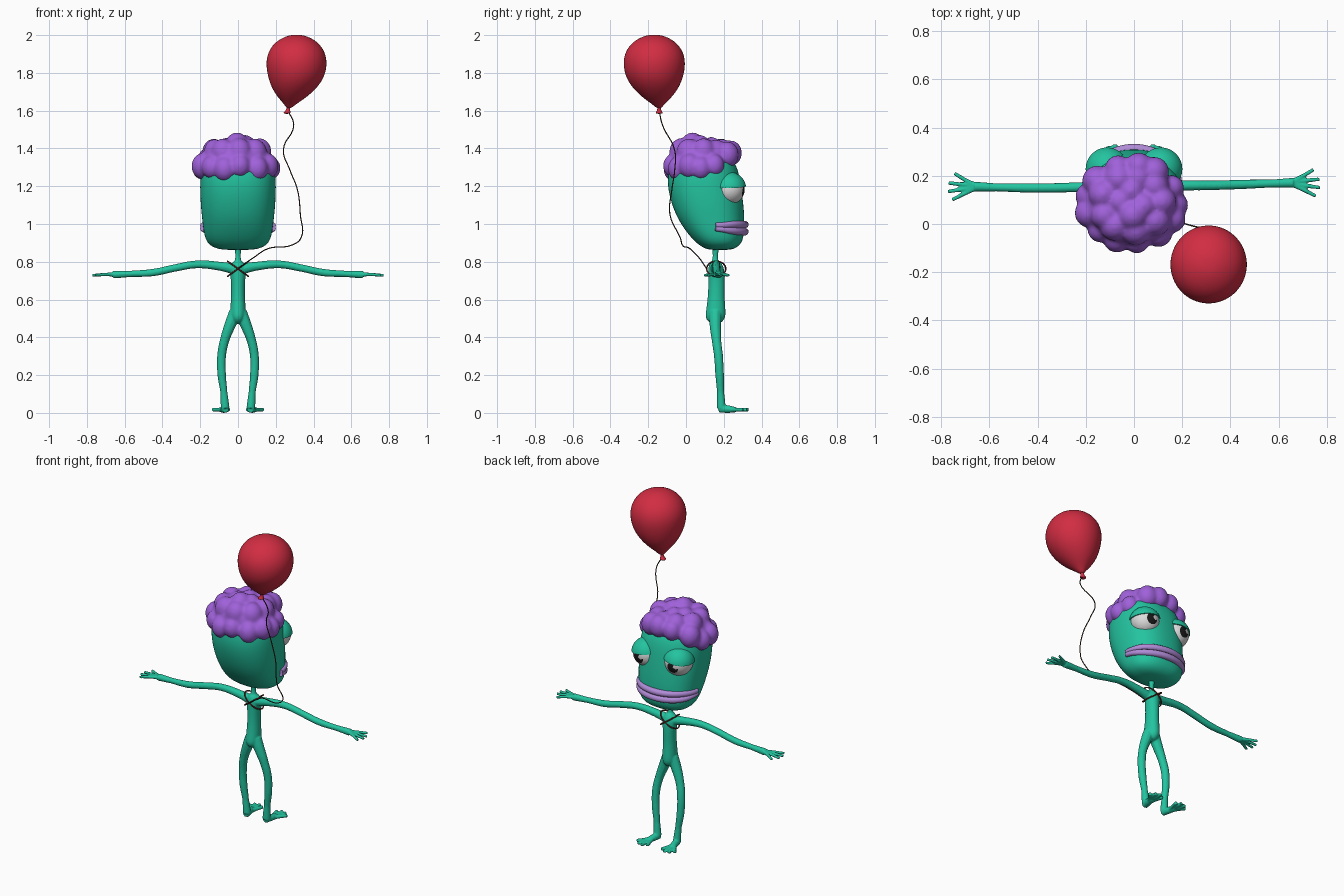
import bpy, bmesh, math, random
from mathutils import Vector, Matrix

random.seed(4)
if "Cube" in bpy.data.objects:
    bpy.data.objects.remove(bpy.data.objects["Cube"], do_unlink=True)


def material(name, rgb):
    m = bpy.data.materials.new(name)
    m.use_nodes = True
    color = (*rgb, 1)
    m.diffuse_color = color
    m.node_tree.nodes["Principled BSDF"].inputs["Base Color"].default_value = color
    return m


SKIN = material("teal_skin", (0.017, 0.55, 0.35))
HAIR = material("purple_hair", (0.35, 0.12, 0.70))
LIPS = material("lilac_lips", (0.44, 0.26, 0.68))
RED = material("balloon_red", (0.64, 0.026, 0.055))
WHITE = material("eye_white", (0.72, 0.72, 0.72))
BLACK = material("pupil_black", (0.01, 0.01, 0.01))
CORD = material("dark_cord", (0.05, 0.025, 0.015))
STRAP = material("brown_strap", (0.16, 0.03, 0.02))


def add(name, data, *mats):
    ob = bpy.data.objects.new(name, data)
    bpy.context.collection.objects.link(ob)
    for m in mats:
        data.materials.append(m)
    return ob


def from_bm(name, bm, *mats):
    me = bpy.data.meshes.new(name)
    bm.to_mesh(me)
    bm.free()
    return add(name, me, *mats)


def loft(name, rings, mat, power=2.0, n=24):
    """Stack superellipse rings (z, x, y, half width, half depth), then subdivide."""
    bm = bmesh.new()
    loops = []
    for z, cx, cy, rx, ry in rings:
        loop = []
        for i in range(n):
            c, s = math.cos(math.tau * i / n), math.sin(math.tau * i / n)
            r = (abs(c) ** power + abs(s) ** power) ** (-1 / power)
            loop.append(bm.verts.new((cx + rx * r * c, cy + ry * r * s, z)))
        loops.append(loop)
    for a, b in zip(loops, loops[1:]):
        for i in range(n):
            j = (i + 1) % n
            bm.faces.new((a[i], a[j], b[j], b[i]))
    bm.faces.new(loops[0][::-1])
    bm.faces.new(loops[-1])
    ob = from_bm(name, bm, mat)
    ob.modifiers.new("round", "SUBSURF").levels = 2
    return ob


def tube(name, points, radii, mat, closed=False):
    """Round tube through the points; radii is one number or one per point."""
    cu = bpy.data.curves.new(name, "CURVE")
    cu.dimensions = "3D"
    cu.bevel_depth = 1
    cu.bevel_resolution = 3
    cu.resolution_u = 6
    cu.use_fill_caps = True
    sp = cu.splines.new("BEZIER")
    sp.bezier_points.add(len(points) - 1)
    sp.use_cyclic_u = closed
    for i, (bp, p) in enumerate(zip(sp.bezier_points, points)):
        bp.co = p
        bp.radius = radii if isinstance(radii, float) else radii[i]
        bp.handle_left_type = bp.handle_right_type = "AUTO"
    return add(name, cu, mat)


def select(obs):
    bpy.ops.object.select_all(action="DESELECT")
    for o in obs:
        o.select_set(True)
    bpy.context.view_layer.objects.active = obs[0]


def fuse(obs, name, voxel, rounds):
    """Join overlapping parts into one continuous skin."""
    select(obs)
    bpy.ops.object.convert(target="MESH")
    bpy.ops.object.join()
    ob = bpy.context.object
    ob.name = name
    rm = ob.modifiers.new("skin", "REMESH")
    rm.mode = "VOXEL"
    rm.voxel_size = voxel
    sm = ob.modifiers.new("soften", "SMOOTH")
    sm.factor = 0.5
    sm.iterations = rounds
    return ob


# Torso and neck
body = [loft("torso", [
    (0.47, 0, 0.155, 0.02, 0.025), (0.50, 0, 0.155, 0.04, 0.055),
    (0.54, 0, 0.158, 0.042, 0.052), (0.62, 0, 0.16, 0.036, 0.043),
    (0.70, 0, 0.162, 0.037, 0.044), (0.76, 0, 0.16, 0.045, 0.043),
    (0.79, 0, 0.157, 0.035, 0.035), (0.81, 0, 0.155, 0.016, 0.016)], SKIN)]
body.append(tube("neck", [(0, 0.155, 0.77), (0, 0.155, 0.83), (0, 0.16, 0.92)],
                 [0.022, 0.014, 0.024], SKIN))

for s in (-1, 1):
    # Arm and four fingers
    dy = 0.008 * (s + 1)
    arm = [(0.01, 0.155, 0.76), (0.10, 0.155, 0.777), (0.22, 0.153, 0.786),
           (0.33, 0.15, 0.768), (0.45, 0.15, 0.743), (0.57, 0.152, 0.736),
           (0.66, 0.155, 0.732)]
    body.append(tube("arm", [(s * x, y + dy * min(1, x * 2), z) for x, y, z in arm],
                     [0.03, 0.024, 0.021, 0.02, 0.02, 0.017, 0.021], SKIN))
    for tx, ty in ((0.745, 0.21), (0.77, 0.17), (0.772, 0.135), (0.755, 0.10)):
        body.append(tube("finger", [(s * 0.65, 0.155 + dy, 0.732),
                                    (s * 0.70, 0.5 * (0.155 + ty) + dy, 0.733),
                                    (s * tx, ty + dy, 0.728)],
                         [0.013, 0.009, 0.008], SKIN))
    # Leg, foot and four toes
    leg = [(0.015, 0.155, 0.53), (0.04, 0.155, 0.47), (0.072, 0.162, 0.38),
           (0.087, 0.172, 0.30), (0.086, 0.178, 0.20), (0.075, 0.183, 0.11),
           (0.068, 0.187, 0.025)]
    body.append(tube("leg", [(s * x, y, z) for x, y, z in leg],
                     [0.035, 0.031, 0.025, 0.024, 0.023, 0.019, 0.024], SKIN))
    body.append(tube("foot", [(s * 0.066, 0.175, 0.02), (s * 0.075, 0.22, 0.02),
                              (s * 0.085, 0.26, 0.016)], [0.02, 0.021, 0.016], SKIN))
    for tx, ty in ((0.05, 0.315), (0.078, 0.33), (0.107, 0.323), (0.132, 0.30)):
        body.append(tube("toe", [(s * 0.075, 0.225, 0.018),
                                 (s * (0.4 * 0.078 + 0.6 * tx), 0.27, 0.017),
                                 (s * tx, ty, 0.017)], [0.014, 0.010, 0.011], SKIN))
fuse(body, "body", 0.005, 2)

# Head
loft("head", [
    (0.862, 0, 0.18, 0.07, 0.05), (0.872, 0, 0.18, 0.125, 0.085),
    (0.90, 0, 0.175, 0.165, 0.122), (0.95, 0, 0.158, 0.181, 0.15),
    (1.02, 0, 0.135, 0.189, 0.175), (1.10, 0, 0.115, 0.198, 0.19),
    (1.20, 0, 0.096, 0.201, 0.196), (1.29, 0, 0.092, 0.197, 0.185),
    (1.36, 0, 0.09, 0.165, 0.15), (1.39, 0, 0.09, 0.09, 0.08)], SKIN, 2.4, 32)

# Lips wrapping round the face
for name, z, sag in (("upper_lip", 1.001, -0.004), ("lower_lip", 0.967, -0.008)):
    pts, radii = [], []
    for i in range(13):
        t = math.radians(-88 + 176 * i / 12)
        meet = abs(math.sin(t)) ** 8
        pts.append((0.187 * math.sin(t), 0.15 + 0.162 * math.cos(t),
                    z + sag * math.cos(t) + (0.985 - z) * 0.5 * meet))
        radii.append(0.02 - 0.006 * meet)
    tube(name, pts, radii, LIPS)

# Eyes with pupils, and heavy upper lids
for s, side in ((-1, "right"), (1, "left")):
    centre = Vector((s * 0.11, 0.228, 1.185))
    bm = bmesh.new()
    bmesh.ops.create_uvsphere(bm, u_segments=32, v_segments=30, radius=0.083)
    gaze = Matrix.Rotation(-s * 0.12, 3, "Z") @ Matrix.Rotation(math.radians(-98), 3, "X")
    glint = Vector((-0.02, -0.012))
    for f in bm.faces:
        c = f.calc_center_median()
        if c.z > 0 and c.xy.length < 0.036 and (c.xy - glint).length > 0.015:
            f.material_index = 1
    bmesh.ops.transform(bm, matrix=Matrix.Translation(centre) @ gaze.to_4x4(), verts=bm.verts)
    from_bm(side + "_eye", bm, WHITE, BLACK)

    bm = bmesh.new()
    bmesh.ops.create_uvsphere(bm, u_segments=32, v_segments=24, radius=0.091)
    cut = bmesh.ops.bisect_plane(bm, geom=bm.verts[:] + bm.edges[:] + bm.faces[:],
                                 plane_co=(0, 0, 0.016), plane_no=(s * 0.12, 0, 1),
                                 clear_inner=True)
    rim = [e for e in cut["geom_cut"] if isinstance(e, bmesh.types.BMEdge)]
    bmesh.ops.contextual_create(bm, geom=rim)
    bmesh.ops.translate(bm, vec=centre, verts=bm.verts)
    from_bm(side + "_eyelid", bm, SKIN)

# Lumpy curls fused into one head of hair
blobs = [((-0.01, 0.085, 1.35), (0.19, 0.17, 0.085))]
for count, rx, ry, z, size in ((13, 0.182, 0.155, 1.298, 0.058),
                               (9, 0.125, 0.11, 1.385, 0.062), (4, 0.05, 0.05, 1.40, 0.06)):
    for i in range(count):
        a = math.tau * (i + random.uniform(-0.15, 0.15)) / count
        lift = 0.085 * max(0, math.sin(a)) ** 2 if count > 9 else 0
        r = size * random.uniform(0.9, 1.1)
        blobs.append(((-0.01 + rx * math.cos(a), 0.085 + ry * math.sin(a),
                       z + lift + random.uniform(-0.012, 0.012)), (r, r, r * 1.15)))
curls = []
for place, size in blobs:
    bm = bmesh.new()
    bmesh.ops.create_icosphere(bm, subdivisions=3, radius=1)
    bmesh.ops.transform(bm, matrix=Matrix.LocRotScale(Vector(place), None, Vector(size)),
                        verts=bm.verts)
    curls.append(from_bm("curl", bm, HAIR))
fuse(curls, "hair", 0.01, 5)

# Balloon and its knot
profile = [(1.612, 0.012), (1.635, 0.032), (1.67, 0.076), (1.72, 0.121), (1.78, 0.152),
           (1.85, 0.164), (1.91, 0.153), (1.96, 0.118), (1.99, 0.068), (2.002, 0.025)]
rings = []
for z, r in profile:
    k = max(0, (1.80 - z) / 0.19) ** 1.5
    rings.append((z, 0.31 - 0.042 * k, -0.168 + 0.026 * k, r, r * 1.02))
loft("balloon", rings, RED)
loft("balloon_knot", [(1.583, 0.258, -0.142, 0.016, 0.016), (1.59, 0.26, -0.142, 0.021, 0.021),
                      (1.603, 0.265, -0.142, 0.009, 0.009),
                      (1.62, 0.268, -0.142, 0.012, 0.012)], RED, 2, 12)

# Balloon string
tube("balloon_string", [
    (0.265, -0.142, 1.60), (0.295, -0.125, 1.525), (0.24, -0.06, 1.39),
    (0.275, -0.06, 1.285), (0.315, -0.075, 1.18), (0.33, -0.085, 1.05),
    (0.333, -0.03, 0.925), (0.29, -0.02, 0.89), (0.16, 0.02, 0.87),
    (0.08, 0.07, 0.82), (0.0, 0.108, 0.765)], 0.003, CORD)

# Crossed loops tied round the shoulders
for s, side in ((-1, "right"), (1, "left")):
    loop = []
    for i in range(12):
        a = math.tau * i / 12
        loop.append((0.055 * math.cos(a), 0.16 + 0.05 * math.sin(a),
                     0.763 + s * 0.04 * math.cos(a)))
    tube(side + "_harness", loop, 0.004, STRAP, True)

# Apply curves and modifiers, then smooth the shading
select([o for o in bpy.context.scene.objects if o.type in {"MESH", "CURVE"}])
bpy.ops.object.convert(target="MESH")
bpy.ops.object.shade_smooth_by_angle(angle=math.radians(55))
